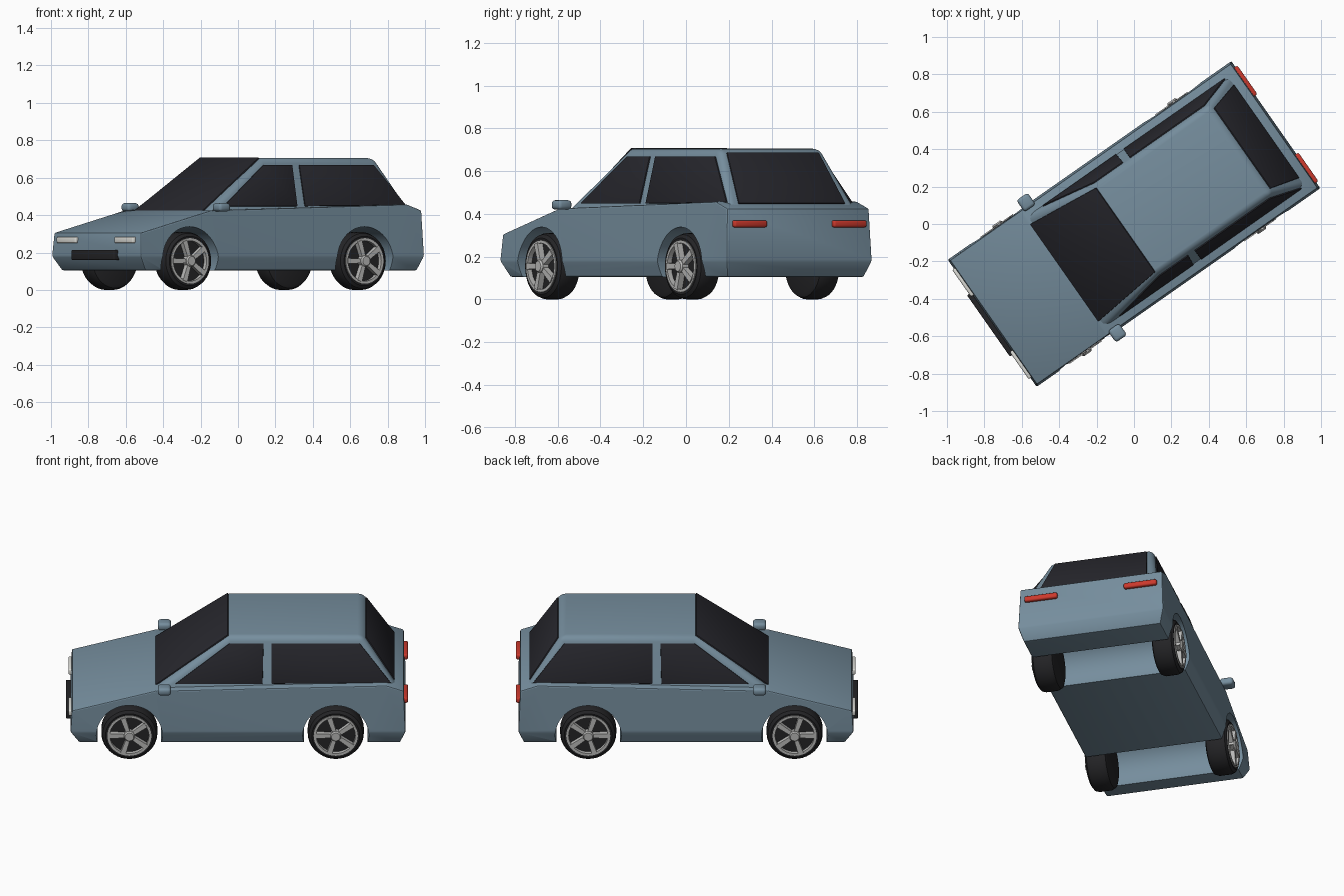
import bpy, bmesh, math
from mathutils import Vector, Matrix

if "Cube" in bpy.data.objects:
    bpy.data.objects.remove(bpy.data.objects["Cube"])

HEADING = math.radians(35)      # the car stands turned; it is built nose toward -x
WHEEL_R = 0.155
AXLES = {"front": -0.6, "rear": 0.54}
SIDES = {"right": -1, "left": 1}


def material(name, color, rough=0.5):
    m = bpy.data.materials.new(name)
    m.use_nodes = True
    m.diffuse_color = (*color, 1)
    bsdf = m.node_tree.nodes["Principled BSDF"]
    bsdf.inputs["Base Color"].default_value = (*color, 1)
    bsdf.inputs["Roughness"].default_value = rough
    return m


PAINT = material("blue grey paint", (0.18, 0.27, 0.34))
GLASS = material("dark glass", (0.02, 0.02, 0.026))
RUBBER = material("black rubber", (0.018, 0.018, 0.02))
SILVER = material("silver metal", (0.5, 0.5, 0.49))
LAMP = material("white lamp", (0.72, 0.72, 0.68))
RED = material("red lamp", (0.6, 0.04, 0.025))


def make(name, bm, mat, angle=30):
    bmesh.ops.recalc_face_normals(bm, faces=bm.faces)
    mesh = bpy.data.meshes.new(name)
    bm.to_mesh(mesh)
    bm.free()
    mesh.materials.append(mat)
    ob = bpy.data.objects.new(name, mesh)
    ob.rotation_euler.z = HEADING
    bpy.context.collection.objects.link(ob)
    smooth(ob, angle)
    return ob


def smooth(ob, angle):
    bpy.ops.object.select_all(action='DESELECT')
    ob.select_set(True)
    bpy.context.view_layer.objects.active = ob
    bpy.ops.object.shade_smooth_by_angle(angle=math.radians(angle))


def prism(bm, points, offset):
    """Solid between a polygon and its copy moved by offset."""
    a = [bm.verts.new(p) for p in points]
    b = [bm.verts.new(Vector(p) + Vector(offset)) for p in points]
    bm.faces.new(a)
    bm.faces.new(b[::-1])
    for i in range(len(a)):
        j = (i + 1) % len(a)
        bm.faces.new((a[i], b[i], b[j], a[j]))


def bevel(bm, edges, width, segments=3):
    bmesh.ops.recalc_face_normals(bm, faces=bm.faces)
    bmesh.ops.bevel(bm, geom=list(edges), offset=width, segments=segments,
                    profile=0.5, affect='EDGES', clamp_overlap=True)


def box(name, lo, hi, mat, round_off):
    bm = bmesh.new()
    bmesh.ops.create_cube(bm, size=1)
    lo, hi = Vector(lo), Vector(hi)
    for v in bm.verts:
        v.co = [(l + h) / 2 + c * (h - l) for l, h, c in zip(lo, hi, v.co)]
    bevel(bm, bm.edges, round_off)
    return make(name, bm, mat)


def pane(name, points, outward):
    """Thin glass plate lying on the surface through the points."""
    p = [Vector(q) for q in points]
    n = (p[1] - p[0]).cross(p[2] - p[0]).normalized()
    if n.dot(Vector(outward)) < 0:
        n = -n
    bm = bmesh.new()
    prism(bm, [q - n * 0.002 for q in p], n * 0.009)
    bevel(bm, bm.edges, 0.003, 2)
    return make(name, bm, GLASS)


def lathe(bm, profile, closed, center, side):
    """Revolve (radius, distance outward) points around the axle."""
    part = bmesh.new()
    vs = [part.verts.new((r, side * d, 0)) for r, d in profile]
    es = [part.edges.new(pair) for pair in zip(vs, vs[1:])]
    if closed:
        es.append(part.edges.new((vs[-1], vs[0])))
    bmesh.ops.spin(part, geom=vs + es, cent=(0, 0, 0), axis=(0, 1, 0),
                   angle=math.tau, steps=40, use_merge=True)
    bmesh.ops.remove_doubles(part, verts=part.verts, dist=1e-5)
    part.transform(Matrix.Translation(center))
    tmp = bpy.data.meshes.new("tmp")
    part.to_mesh(tmp)
    part.free()
    bm.from_mesh(tmp)
    bpy.data.meshes.remove(tmp)


# Lower body: side profile, narrowed at the sill and slightly at the shoulder
profile = [(-0.877, 0.105), (-0.926, 0.18), (-0.917, 0.305), (-0.457, 0.425),
           (0.82, 0.457), (0.915, 0.425), (0.926, 0.18), (0.895, 0.105)]
bm = bmesh.new()
prism(bm, [(x, -1, z) for x, z in profile], (0, 2, 0))
for v in bm.verts:
    v.co.y *= 0.39 if v.co.z < 0.15 else 0.415 if v.co.z < 0.2 else 0.405
# split the sides along the sill crease so every panel stays flat
bmesh.ops.connect_verts(bm, verts=[v for v in bm.verts if abs(v.co.z - 0.18) < 0.001 and v.co.y > 0])
bmesh.ops.connect_verts(bm, verts=[v for v in bm.verts if abs(v.co.z - 0.18) < 0.001 and v.co.y < 0])
bevel(bm, bm.edges, 0.007, 2)
body = make("body", bm, PAINT)

# Wheel arches cut through the full width
for x in AXLES.values():
    bm = bmesh.new()
    bmesh.ops.create_cone(bm, cap_ends=True, segments=56, radius1=0.183, radius2=0.183, depth=2,
                          matrix=Matrix.Translation((x, 0, WHEEL_R)) @ Matrix.Rotation(math.pi / 2, 4, 'X'))
    cutter = make("arch_cutter", bm, PAINT)
    cutter.hide_render = True
    bpy.context.view_layer.update()
    mod = body.modifiers.new("arch", 'BOOLEAN')
    mod.operation, mod.solver, mod.object = 'DIFFERENCE', 'EXACT', cutter
    bpy.context.view_layer.objects.active = body
    bpy.ops.object.modifier_apply(modifier=mod.name)
    bpy.data.objects.remove(cutter)
smooth(body, 20)


# Cabin: tapered block with rounded pillars and roof sides
def cabin_half(z):
    return 0.355 - 0.25 * (z - 0.45)


BASE, ROOF = 0.41, 0.705
bm = bmesh.new()
outline = [(-0.464, BASE), (-0.05, ROOF), (0.69, ROOF), (0.885, BASE)]
prism(bm, [(x, -1, z) for x, z in outline], (0, 2, 0))
for v in bm.verts:
    v.co.y *= cabin_half(v.co.z)
rounded = [e for e in bm.edges
           if max(v.co.z for v in e.verts) > 0.6
           and not all(v.co.x < 0 and v.co.z > 0.6 for v in e.verts)]
bevel(bm, rounded, 0.03, 4)
make("cabin", bm, PAINT)

# Windscreen and rear window
pane("windscreen", [(-0.457, -0.318, 0.415), (-0.457, 0.318, 0.415),
                    (-0.053, 0.275, 0.703), (-0.053, -0.275, 0.703)], (-1, 0, 1))
pane("rear_window", [(0.861, -0.304, 0.446), (0.861, 0.304, 0.446),
                     (0.704, 0.262, 0.684), (0.704, -0.262, 0.684)], (1, 0, 1))

# Side windows and mirrors, lamps
side_windows = {
    "front": [(-0.346, 0.447), (-0.047, 0.668), (0.141, 0.668), (0.136, 0.447)],
    "rear": [(0.185, 0.447), (0.185, 0.668), (0.672, 0.668), (0.845, 0.452)]}
for side, s in SIDES.items():
    for place, pts in side_windows.items():
        pane(f"{place}_{side}_window", [(x, s * cabin_half(z), z) for x, z in pts], (0, s, 0))

    def span(a, b):
        return sorted((s * a, s * b))
    y0, y1 = span(0.388, 0.464)
    box(f"{side}_mirror", (-0.443, y0, 0.42), (-0.37, y1, 0.464), PAINT, 0.016)
    y0, y1 = span(0.18, 0.357)
    box(f"{side}_headlight", (-0.937, y0, 0.25), (-0.905, y1, 0.284), LAMP, 0.008)
    y0, y1 = span(0.19, 0.378)
    box(f"{side}_tail_light", (0.905, y0, 0.337), (0.939, y1, 0.37), RED, 0.01)

box("grille", (-0.95, -0.2, 0.16), (-0.905, 0.2, 0.214), RUBBER, 0.006)

# Wheels: tyre, rim ring, hub and five tapered spokes
tyre = [(0, 0.28), (0.125, 0.28), (0.145, 0.288), (WHEEL_R, 0.31), (WHEEL_R, 0.375),
        (0.148, 0.395), (0.132, 0.406), (0.12, 0.404), (0.115, 0.385), (0, 0.385)]
ring = [(0.108, 0.38), (0.122, 0.38), (0.122, 0.41), (0.108, 0.41)]
hub = [(0, 0.38), (0.03, 0.38), (0.03, 0.418), (0.024, 0.426), (0, 0.426)]
for axle, x in AXLES.items():
    for side, s in SIDES.items():
        center = Vector((x, 0, WHEEL_R))
        bm = bmesh.new()
        lathe(bm, tyre, False, center, s)
        make(f"{axle}_{side}_tyre", bm, RUBBER)
        bm = bmesh.new()
        lathe(bm, ring, True, center, s)
        lathe(bm, hub, False, center, s)
        for i in range(5):
            a = math.pi + i * math.tau / 5
            out = Vector((math.cos(a), 0, math.sin(a)))
            across = Vector((-out.z, 0, out.x))
            corners = [(0.02, 0.011), (0.112, 0.015), (0.112, -0.015), (0.02, -0.011)]
            prism(bm, [center + out * r + across * w + Vector((0, s * 0.383, 0))
                       for r, w in corners], (0, s * 0.032, 0))
        make(f"{axle}_{side}_rim", bm, SILVER)
